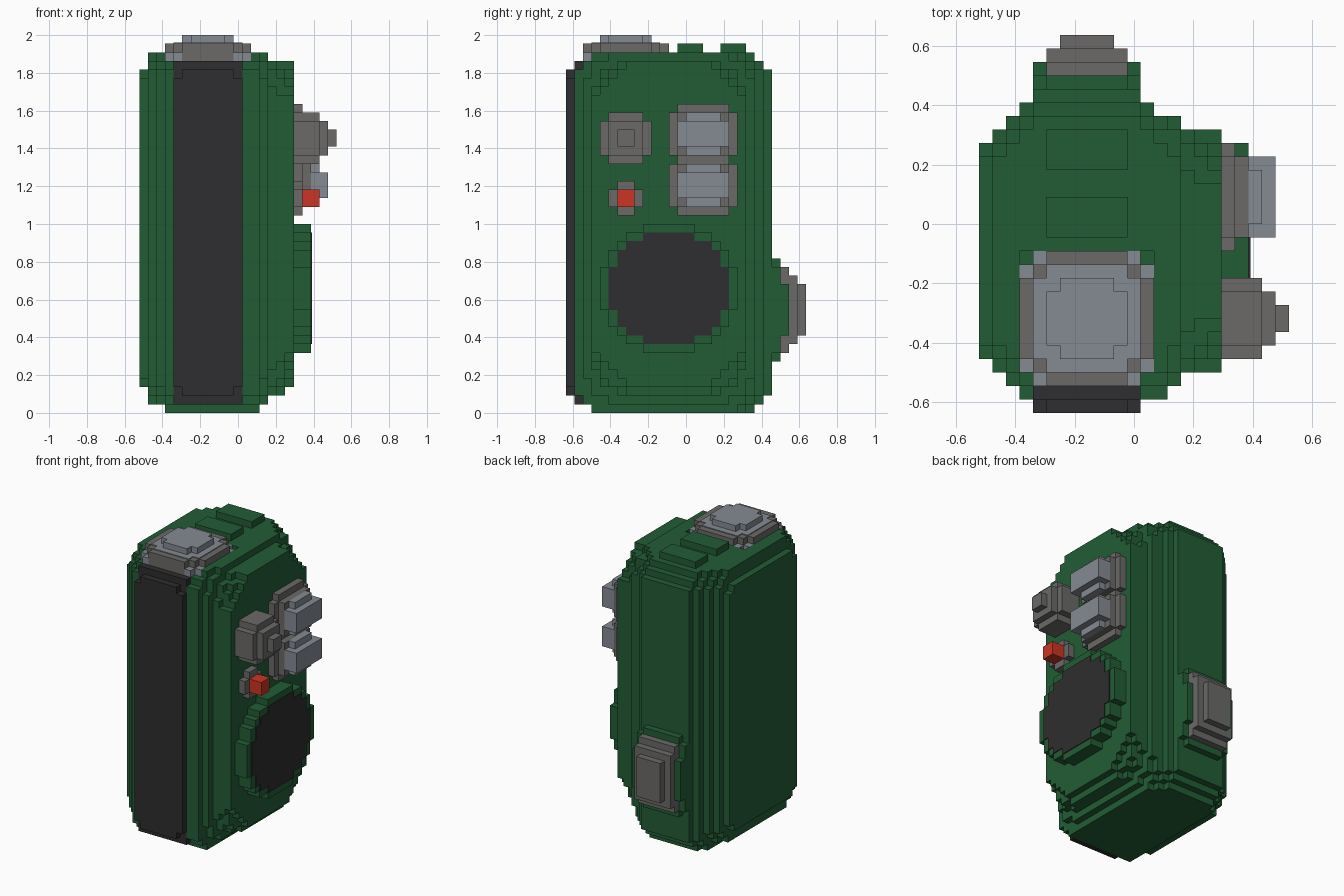
import bpy, bmesh, math
from mathutils import Vector

if "Cube" in bpy.data.objects:
    bpy.data.objects.remove(bpy.data.objects["Cube"])

V = 2 / 44                                   # edge of one block
ORIGIN = Vector((-11.5 * V, -14 * V, 0))


def material(name, rgb):
    m = bpy.data.materials.new(name)
    m.diffuse_color = (*rgb, 1)
    m.use_nodes = True
    m.node_tree.nodes["Principled BSDF"].inputs["Base Color"].default_value = m.diffuse_color
    return m


GREEN = material("dark green", (0.016, 0.108, 0.036))
GRAY = material("mid gray", (0.145, 0.143, 0.140))
LIGHT = material("light gray", (0.235, 0.258, 0.295))
BLACK = material("charcoal", (0.028, 0.027, 0.029))
RED = material("red", (0.60, 0.035, 0.018))


def slab(axis, a0, a1, u0, u1, v0, v1, r=0):
    """Blocks of a rounded rectangle, stacked from a0 to a1 along an axis."""
    cells = set()
    for u in range(u0, u1):
        for v in range(v0, v1):
            du = max(u0 + r - u - .5, u + .5 - (u1 - r), 0)
            dv = max(v0 + r - v - .5, v + .5 - (v1 - r), 0)
            if r and math.hypot(du, dv) > r:
                continue
            for a in range(a0, a1):
                cells.add({'x': (a, u, v), 'y': (u, a, v), 'z': (u, v, a)}[axis])
    return cells


def blocks(name, cells, mat, flatten=None):
    """Mesh the exposed sides of the blocks; flatten=(axis, base) makes a thin plate."""
    bm = bmesh.new()
    verts = {}

    def vert(p):
        if p not in verts:
            q = list(p)
            if flatten:
                ax, base = flatten
                q[ax] = base + (q[ax] - base) * 0.12
            verts[p] = bm.verts.new(ORIGIN + Vector(q) * V)
        return verts[p]

    for c in cells:
        for ax in range(3):
            for side in (0, 1):
                n = list(c)
                n[ax] += 2 * side - 1
                if tuple(n) in cells:
                    continue
                quad = []
                for s, t in ((0, 0), (1, 0), (1, 1), (0, 1)):
                    p = list(c)
                    p[ax] += side
                    p[(ax + 1) % 3] += s
                    p[(ax + 2) % 3] += t
                    quad.append(vert(tuple(p)))
                bm.faces.new(quad if side else quad[::-1])
    bmesh.ops.dissolve_limit(bm, angle_limit=0.01, verts=bm.verts[:], edges=bm.edges[:])
    me = bpy.data.meshes.new(name)
    bm.to_mesh(me)
    bm.free()
    me.materials.append(mat)
    ob = bpy.data.objects.new(name, me)
    bpy.context.collection.objects.link(ob)
    return ob


# Front strip: two stepped layers
strip = slab('y', 0, 1, 4, 12, 2, 40) | slab('y', 1, 2, 4, 12, 1, 41)
strip -= {(i, 0, k) for i in (4, 11) for k in (2, 39)}
blocks("front_strip", strip, BLACK)

# Case: rounded slices from left to right (x0, x1, y0, y1, z0, z1, corner)
case = set()
for s in ((0, 1, 4, 20, 3, 40, 2), (1, 2, 3, 21, 1, 42, 4), (2, 3, 2, 22, 1, 42, 4),
          (3, 4, 1, 23, 0, 42, 4), (4, 12, 1, 24, 0, 42, 4), (12, 13, 1, 23, 0, 42, 4),
          (13, 14, 1, 22, 0, 42, 4), (14, 15, 2, 22, 1, 42, 5), (15, 16, 3, 21, 2, 41, 5),
          (16, 17, 3, 21, 2, 41, 6), (17, 18, 3, 21, 3, 41, 7)):
    case |= slab('x', *s)
blocks("case", case - strip - slab('z', 41, 42, 3, 13, 2, 12), GREEN)

# Raised bars on top
for n, j in enumerate((13, 18)):
    blocks(f"top_bar_{n + 1}", slab('z', 42, 43, 5, 11, j, j + 3), GREEN)

# Top button with collar, pale disc and crown
button = slab('z', 41, 43, 3, 13, 2, 12, 4)
blocks("top_button", button, GRAY)
blocks("top_button_collar", slab('z', 41, 42, 3, 13, 2, 12, 3) - button, LIGHT)
blocks("top_button_disc", slab('z', 43, 44, 4, 12, 3, 11, 3), LIGHT, (2, 43))
blocks("top_button_crown", slab('z', 43, 44, 5, 11, 4, 10, 2), LIGHT)

# Round knob on the right side
blocks("side_knob", slab('x', 18, 21, 4, 10, 29, 35, 2) | slab('x', 21, 22, 5, 9, 30, 34)
       | slab('x', 22, 23, 6, 8, 31, 33), GRAY)

# Red lamp and its socket
blocks("lamp_socket", slab('x', 18, 19, 5, 9, 23, 27, 2), GRAY)
blocks("lamp", slab('x', 19, 21, 6, 8, 24, 26), RED)

# Two square keys on a shared backing
backing = set()
for n, k in enumerate((23, 29)):
    backing |= slab('x', 18, 19, 12, 20, k, k + 7, 2) | slab('x', 19, 20, 13, 19, k + 1, k + 6)
    blocks(f"square_key_{n + 1}", slab('x', 20, 21, 13, 19, k + 1, k + 6, 2)
           | slab('x', 21, 22, 13, 19, k + 2, k + 5), LIGHT)
blocks("key_backing", backing, GRAY)

# Speaker: raised round rim with a dark disc
blocks("speaker_rim", slab('x', 18, 20, 4, 20, 7, 22, 7.5), GREEN)
blocks("speaker_disc", slab('x', 20, 21, 5, 19, 8, 21, 6.5), BLACK, (0, 20))

# Rear catch: green base with a stepped gray block
wings = slab('y', 25, 26, 4, 5, 9, 15) | slab('y', 25, 26, 11, 12, 9, 15)
blocks("catch_base", slab('y', 24, 25, 4, 12, 6, 18, 2) | wings, GREEN)
blocks("catch_block", slab('y', 25, 26, 5, 11, 7, 17) | slab('y', 26, 27, 5, 11, 8, 16)
       | slab('y', 27, 28, 6, 10, 9, 15), GRAY)
